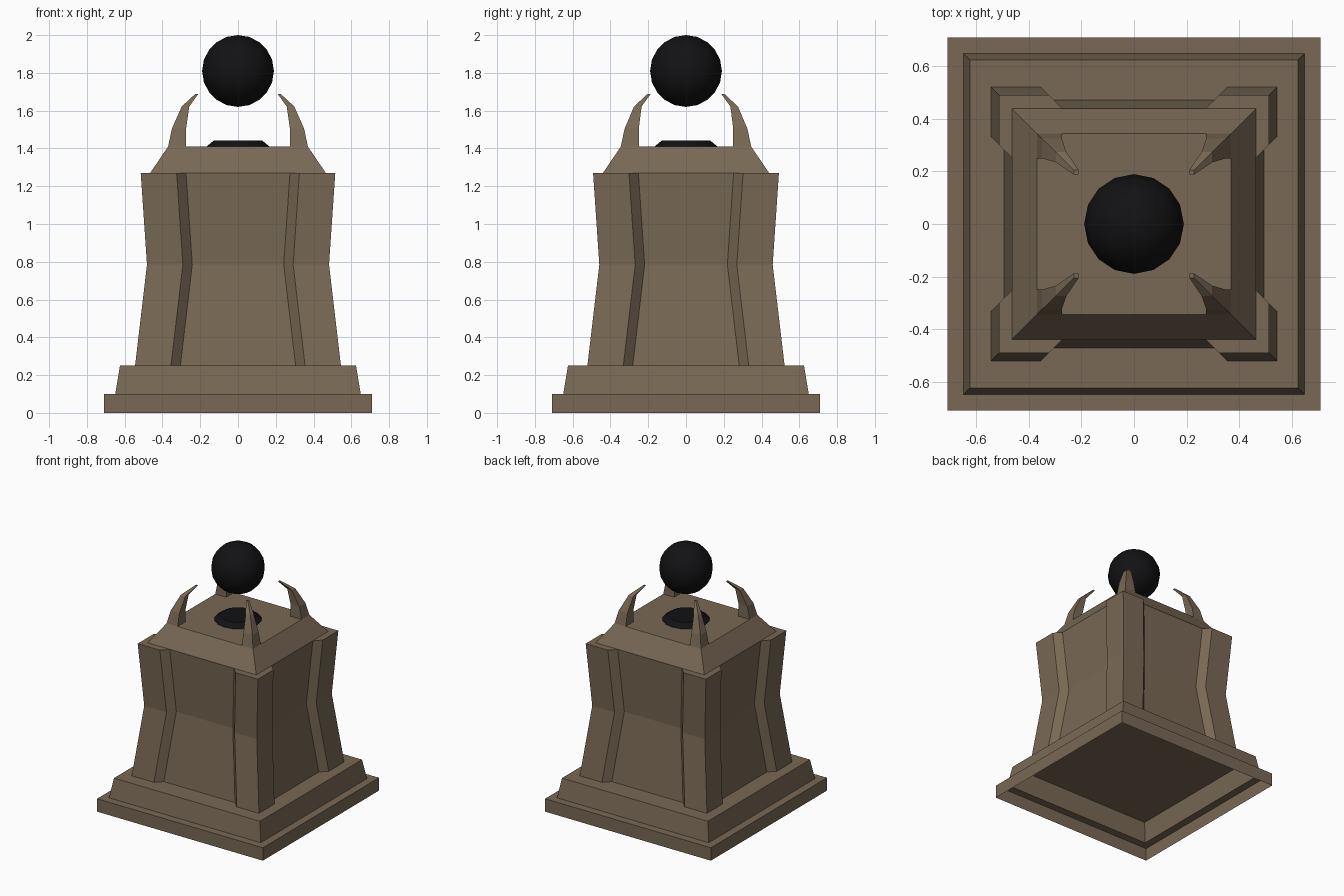
import bpy, bmesh, math

if "Cube" in bpy.data.objects:
    bpy.data.objects.remove(bpy.data.objects["Cube"])


def material(name, color):
    m = bpy.data.materials.new(name)
    m.diffuse_color = color
    m.use_nodes = True
    m.node_tree.nodes["Principled BSDF"].inputs["Base Color"].default_value = m.diffuse_color
    return m


STONE = material("brown_stone", (0.19, 0.14, 0.09, 1))
BLACK = material("black_glass", (0.006, 0.006, 0.007, 1))


def finish(bm, name, mat):
    me = bpy.data.meshes.new(name)
    bm.to_mesh(me)
    bm.free()
    me.materials.append(mat)
    ob = bpy.data.objects.new(name, me)
    bpy.context.collection.objects.link(ob)
    return ob


def loft(name, sections, mat, bottom=True):
    """Skin counter-clockwise outlines [(points, z), ...] from bottom to top."""
    bm = bmesh.new()
    rings = [[bm.verts.new((x, y, z)) for x, y in pts] for pts, z in sections]
    for a, b in zip(rings, rings[1:]):
        n = len(a)
        for i in range(n):
            j = (i + 1) % n
            bm.faces.new((a[i], a[j], b[j], b[i]))
    bm.faces.new(rings[-1])
    if bottom:
        bm.faces.new(rings[0][::-1])
    return finish(bm, name, mat)


def rect(x0, x1, y0, y1):
    return [(x0, y0), (x1, y0), (x1, y1), (x0, y1)]


def box(hx, hy):
    return rect(-hx, hx, -hy, hy)


def body_outline(x, y, w=0.19, c=0.05):
    """Rectangle with chamfered corner pillars standing proud of recessed panels."""
    q = [(x - c, y - w - c), (x, y - w), (x, y), (x - w, y), (x - w - c, y - c)]
    pts = []
    for sx, sy in ((1, 1), (-1, 1), (-1, -1), (1, -1)):
        part = [(sx * px, sy * py) for px, py in q]
        pts += part if sx * sy > 0 else part[::-1]
    return pts


# Stepped plinth, hollow underneath
loft("plinth", [(box(0.71, 0.71), 0), (box(0.71, 0.71), 0.1),
                (box(0.65, 0.65), 0.1), (box(0.625, 0.625), 0.25)], STONE, bottom=False)

# Waisted body with corner pillars
loft("body", [(body_outline(0.545, 0.522), 0.25), (body_outline(0.482, 0.459), 0.785),
              (body_outline(0.515, 0.492), 1.27)], STONE, bottom=False)

# Sloping cap
loft("cap", [(box(0.465, 0.44), 1.27), (box(0.37, 0.345), 1.41)], STONE, bottom=False)

# Four curved claws, square in section: inner x, outer x, inner y, outer y, z
CLAW = [(0.275, 0.37, 0.25, 0.345, 1.41), (0.275, 0.35, 0.25, 0.325, 1.505),
        (0.258, 0.298, 0.235, 0.275, 1.622), (0.211, 0.228, 0.188, 0.205, 1.687)]
for side_x, sx in (("right", 1), ("left", -1)):
    for side_y, sy in (("back", 1), ("front", -1)):
        secs = []
        for x0, x1, y0, y1, z in CLAW:
            xs, ys = sorted((sx * x0, sx * x1)), sorted((sy * y0, sy * y1))
            secs.append((rect(*xs, *ys), z))
        loft(f"claw_{side_y}_{side_x}", secs, STONE, bottom=False)

# Low bevelled disc on the cap
circle = [(math.cos(math.tau * i / 16), math.sin(math.tau * i / 16)) for i in range(16)]
loft("disc", [([(r * x, r * y) for x, y in circle], z)
              for r, z in ((0.167, 1.41), (0.127, 1.443))], BLACK, bottom=False)

# Floating orb
bm = bmesh.new()
bmesh.ops.create_uvsphere(bm, u_segments=16, v_segments=10, radius=0.19)
bmesh.ops.translate(bm, vec=(0, 0, 1.81), verts=bm.verts)
for f in bm.faces:
    f.smooth = True
finish(bm, "orb", BLACK)
